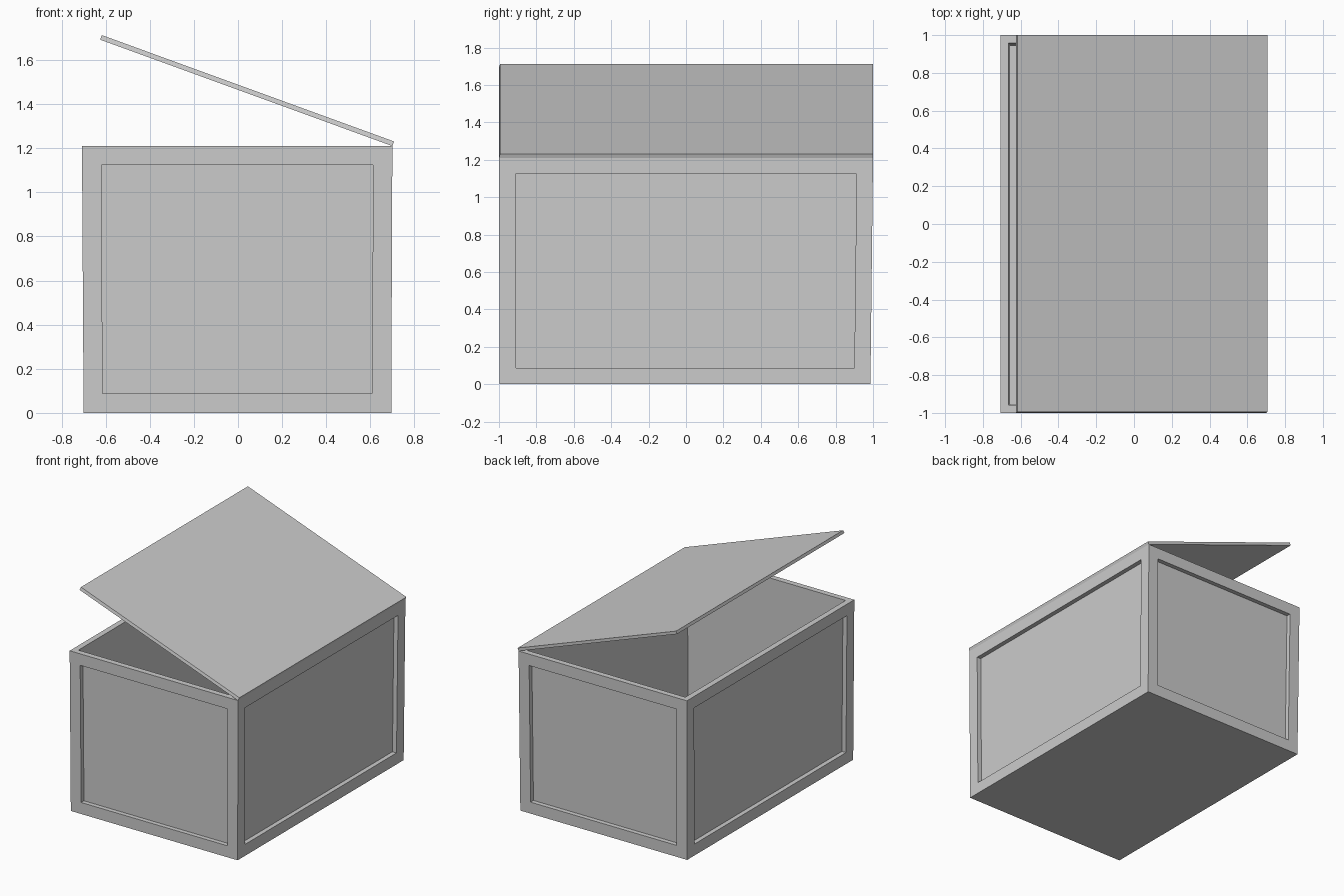
import bpy, bmesh
from math import radians
from mathutils import Vector, Matrix

if "Cube" in bpy.data.objects:
    bpy.data.objects.remove(bpy.data.objects["Cube"])


def slab(bm, low, high):
    """Closed six-sided block between two rectangles (x0, x1, y0, y1, z)."""
    rings = []
    for x0, x1, y0, y1, z in (low, high):
        rings.append([bm.verts.new(p) for p in
                      ((x0, y0, z), (x1, y0, z), (x1, y1, z), (x0, y1, z))])
    a, b = rings
    bottom = bm.faces.new(a[::-1])
    top = bm.faces.new(b)
    sides = [bm.faces.new((a[i], a[(i + 1) % 4], b[(i + 1) % 4], b[i]))
             for i in range(4)]
    bm.normal_update()
    return bottom, top, sides


def finish(bm, name):
    mesh = bpy.data.meshes.new(name)
    bm.to_mesh(mesh)
    bm.free()
    obj = bpy.data.objects.new(name, mesh)
    bpy.context.collection.objects.link(obj)
    return obj


HEIGHT, WALL, FRAME, RECESS = 1.21, 0.043, 0.087, 0.034
base = (-0.70, 0.695, -0.997, 0.986, 0.0)
rim = (-0.7075, 0.70, -1.0, 1.0, HEIGHT)

# Crate body, slightly narrower at the foot
bm = bmesh.new()
bottom, top, sides = slab(bm, base, rim)

# Framed, recessed panel on each of the four sides
bmesh.ops.inset_individual(bm, faces=sides, thickness=FRAME, use_even_offset=True)
bm.normal_update()
for f in sides:
    shift = -f.normal * RECESS
    bmesh.ops.inset_individual(bm, faces=[f], thickness=0.0)
    for v in f.verts:
        v.co += shift

# Open cavity following the taper of the walls
bmesh.ops.inset_individual(bm, faces=[top], thickness=WALL, use_even_offset=True)
bmesh.ops.inset_individual(bm, faces=[top], thickness=0.0)
for v in top.verts:
    v.co = Vector((base[0] + WALL if v.co.x < 0 else base[1] - WALL,
                   base[2] + WALL if v.co.y < 0 else base[3] - WALL, WALL))
bm.normal_update()
finish(bm, "crate_body")

# Lid, hinged on the right top edge and propped open
bm = bmesh.new()
slab(bm, (-1.41, 0, -1.0, 1.0, 0), (-1.41, 0, -0.994, 1.0, 0.022))
lid = finish(bm, "lid")
lid.matrix_world = (Matrix.Translation((0.70, 0, HEIGHT))
                    @ Matrix.Rotation(radians(20), 4, 'Y'))
